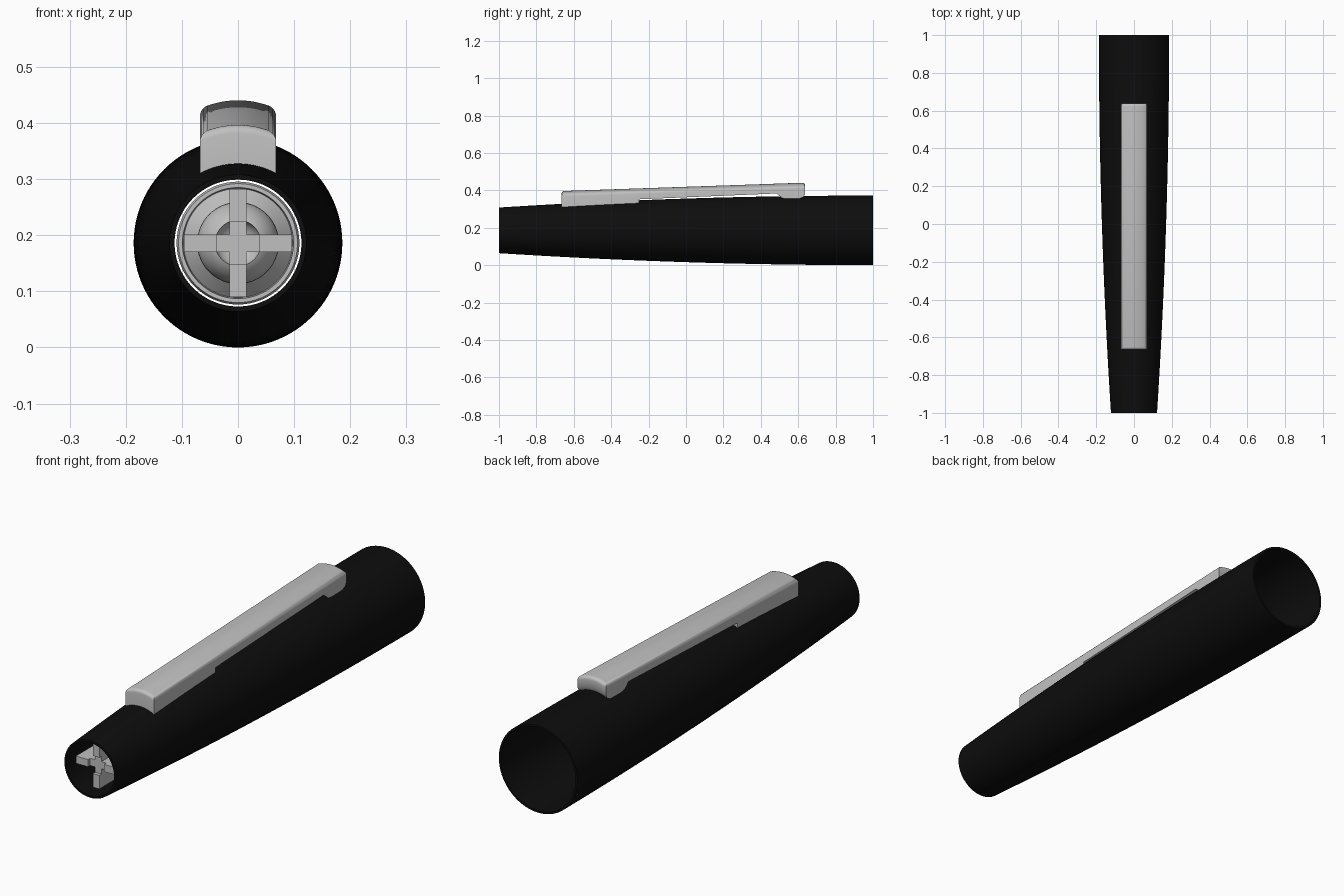
import bpy, bmesh, math
from mathutils import Vector

if "Cube" in bpy.data.objects:
    bpy.data.objects.remove(bpy.data.objects["Cube"])

AXIS_Z = 0.186


def material(name, value, rough):
    m = bpy.data.materials.new(name)
    m.use_nodes = True
    m.diffuse_color = (value, value, value, 1)
    node = m.node_tree.nodes["Principled BSDF"]
    node.inputs["Base Color"].default_value = (value, value, value, 1)
    node.inputs["Roughness"].default_value = rough
    return m


black = material("black plastic", 0.004, 0.5)
grey = material("light grey", 0.53, 0.5)


def finish(name, bm, mat):
    bmesh.ops.recalc_face_normals(bm, faces=bm.faces)
    me = bpy.data.meshes.new(name)
    bm.to_mesh(me)
    bm.free()
    me.materials.append(mat)
    me.polygons.foreach_set("use_smooth", [True] * len(me.polygons))
    me.set_sharp_from_angle(angle=math.radians(35))
    ob = bpy.data.objects.new(name, me)
    bpy.context.collection.objects.link(ob)
    return ob


def lathe(name, profile, mat, closed=False, steps=96):
    """Spin (radius, y) points around the long axis."""
    bm = bmesh.new()
    verts = [bm.verts.new((r, y, AXIS_Z)) for r, y in profile]
    pairs = list(zip(verts, verts[1:]))
    if closed:
        pairs.append((verts[-1], verts[0]))
    edges = [bm.edges.new(p) for p in pairs]
    bmesh.ops.spin(bm, geom=verts + edges, cent=(0, 0, AXIS_Z), axis=(0, 1, 0),
                   angle=math.tau, steps=steps, use_merge=True)
    bmesh.ops.remove_doubles(bm, verts=bm.verts, dist=1e-5)
    return finish(name, bm, mat)


# Tapered open barrel with a thin wall
def barrel_radius(y):
    return 0.186 - 0.064 * ((1 - y) / 2) ** 2


ys = [-1 + i / 10 for i in range(21)]
outer = [(barrel_radius(y), y) for y in ys]
inner = [(barrel_radius(y) - 0.009, y) for y in reversed(ys)]
lathe("barrel", outer + inner, black, closed=True)

# Inner plug with a flared collar, a dome and a small dish in its tip
dome = [(0.073 * math.cos(a), -0.80 - 0.073 * math.sin(a))
        for a in (math.radians(9 * i) for i in range(7))]
dish = [(0.041 * math.cos(a), -0.86 + 0.03 * math.sin(a))
        for a in (math.radians(15 * i) for i in range(7))]
lathe("inner_plug", [(0, 0), (0.1095, 0), (0.1095, -0.74), (0.106, -0.75),
                     (0.099, -0.75), (0.097, -0.735), (0.073, -0.76)]
      + dome + dish, grey, steps=64)


# Cross-shaped fins in front of the plug
def box(bm, lo, hi):
    lo, hi = Vector(lo), Vector(hi)
    made = bmesh.ops.create_cube(bm, size=1)["verts"]
    bmesh.ops.scale(bm, vec=hi - lo, verts=made)
    bmesh.ops.translate(bm, vec=(lo + hi) / 2, verts=made)


bm = bmesh.new()
for i in range(4):
    arm = bmesh.new()
    box(arm, (0.038, -0.96, -0.0155), (0.096, -0.74, 0.0155))
    box(arm, (0, -0.945, -0.0155), (0.038, -0.74, 0.0155))
    turn = i * math.pi / 2
    for f in arm.faces:
        pts = [(v.co.x * math.cos(turn) - v.co.z * math.sin(turn), v.co.y,
                AXIS_Z + v.co.x * math.sin(turn) + v.co.z * math.cos(turn))
               for v in f.verts]
        bm.faces.new([bm.verts.new(p) for p in pts])
    arm.free()
bmesh.ops.remove_doubles(bm, verts=bm.verts, dist=1e-5)
finish("cross_fins", bm, grey)

# Pocket clip: side profile, rounded on top, then arched across its width
HALF = 0.068
side = [(-0.665, 0.396), (0.637, 0.441),
        (0.637, 0.394), (0.628, 0.379), (0.605, 0.371), (0.535, 0.370),
        (0.512, 0.374), (0.498, 0.386), (0.485, 0.398),
        (-0.25, 0.367), (-0.25, 0.338), (-0.45, 0.334 - 0.012), (-0.665, 0.322)]
bm = bmesh.new()
face = bm.faces.new([bm.verts.new((-HALF, y, z)) for y, z in side])
ext = bmesh.ops.extrude_face_region(bm, geom=[face])["geom"]
bmesh.ops.translate(bm, vec=(2 * HALF, 0, 0),
                    verts=[g for g in ext if isinstance(g, bmesh.types.BMVert)])
bmesh.ops.recalc_face_normals(bm, faces=bm.faces)
top = max(bm.faces, key=lambda f: f.normal.z * f.calc_area())
bmesh.ops.bevel(bm, geom=list(top.edges), offset=0.014, segments=5,
                profile=0.5, affect='EDGES')
for i in range(1, 12):
    bmesh.ops.bisect_plane(bm, geom=bm.verts[:] + bm.edges[:] + bm.faces[:],
                           plane_co=(-HALF + HALF * i / 6, 0, 0), plane_no=(1, 0, 0))
for v in bm.verts:
    v.co.z -= 3.2 * v.co.x ** 2
finish("pocket_clip", bm, grey)
